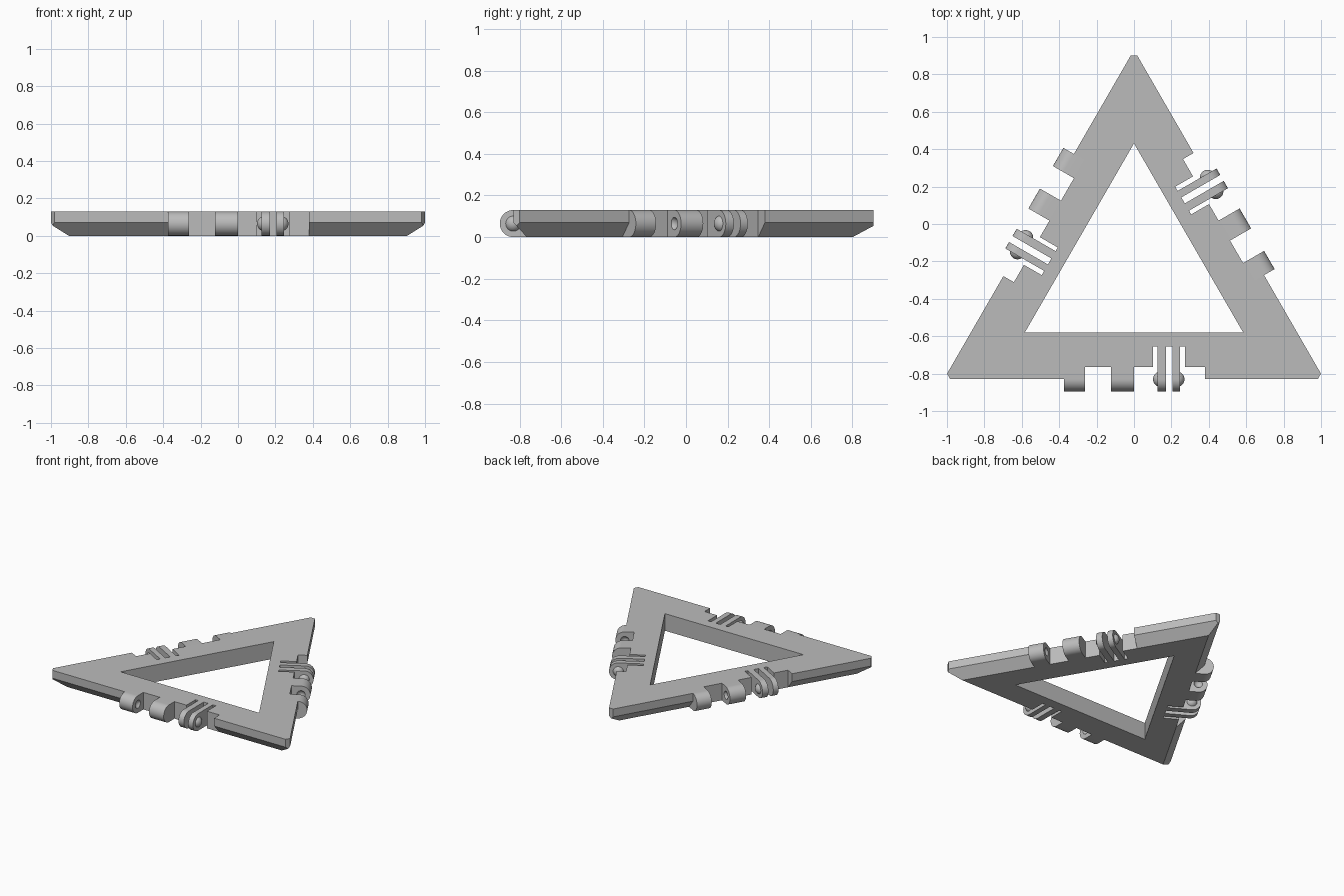
import bpy, bmesh
from math import pi, sin, cos, radians
from mathutils import Matrix, Vector

cube = bpy.data.objects.get("Cube")
if cube:
    bpy.data.objects.remove(cube, do_unlink=True)

CENTRE = Vector((0, -0.243, 0))
HEIGHT = 0.13
OUTER, INNER = 0.587, 0.337      # centre-to-edge distances of the frame
RECESS, PIVOT, ROUND = -0.765, -0.83, 0.065

grey = bpy.data.materials.new("plain_grey")
grey.use_nodes = True
grey.diffuse_color = (0.5, 0.5, 0.5, 1)
grey.node_tree.nodes["Principled BSDF"].inputs["Base Color"].default_value = grey.diffuse_color


def make_object(name, bm):
    bmesh.ops.recalc_face_normals(bm, faces=bm.faces)
    mesh = bpy.data.meshes.new(name)
    bm.to_mesh(mesh)
    bm.free()
    mesh.materials.append(grey)
    obj = bpy.data.objects.new(name, mesh)
    bpy.context.collection.objects.link(obj)
    return obj


def extrude(name, points, direction):
    bm = bmesh.new()
    face = bm.faces.new([bm.verts.new(p) for p in points])
    new = bmesh.ops.extrude_face_region(bm, geom=[face])["geom"]
    verts = [v for v in new if isinstance(v, bmesh.types.BMVert)]
    bmesh.ops.translate(bm, verts=verts, vec=direction)
    return make_object(name, bm)


def select(obj):
    bpy.ops.object.select_all(action="DESELECT")
    obj.select_set(True)
    bpy.context.view_layer.objects.active = obj


def cut(obj, cutter):
    cutter.hide_render = True
    mod = obj.modifiers.new("cut", "BOOLEAN")
    mod.operation, mod.solver, mod.object = "DIFFERENCE", "EXACT", cutter
    select(obj)
    bpy.ops.object.modifier_apply(modifier=mod.name)
    bpy.data.objects.remove(cutter, do_unlink=True)


def triangle(inradius, z):
    return [CENTRE + Vector((2 * inradius * cos(a), 2 * inradius * sin(a), z))
            for a in (radians(90 + 120 * k) for k in range(3))]


def turn(k):
    return (Matrix.Translation(CENTRE) @ Matrix.Rotation(k * 2 * pi / 3, 4, "Z")
            @ Matrix.Translation(-CENTRE))


def ball(name, x, radius, keep=None):
    """Sphere on the hinge axis; keep = (plane x, side) leaves only a cap."""
    bm = bmesh.new()
    bmesh.ops.create_uvsphere(bm, u_segments=32, v_segments=16, radius=radius)
    bmesh.ops.translate(bm, verts=bm.verts, vec=(x, PIVOT, ROUND))
    if keep:
        bmesh.ops.bisect_plane(bm, geom=bm.verts[:] + bm.edges[:] + bm.faces[:],
                               plane_co=(keep[0], 0, 0), plane_no=(keep[1], 0, 0),
                               clear_inner=True)
    return make_object(name, bm)


# Frame: triangular plate with bevelled underside and blunt corners
bm = bmesh.new()
for p in triangle(OUTER, HEIGHT) + triangle(OUTER, 0.07) + triangle(OUTER - 0.065, 0):
    bm.verts.new(p)
bmesh.ops.convex_hull(bm, input=bm.verts)
for corner in triangle(0.5, 0):
    out = corner - CENTRE
    cutplane = bmesh.ops.bisect_plane(bm, geom=bm.verts[:] + bm.edges[:] + bm.faces[:],
                                      plane_co=CENTRE + out * 1.144, plane_no=out,
                                      clear_outer=True)["geom_cut"]
    bmesh.ops.edgeloop_fill(bm, edges=[e for e in cutplane if isinstance(e, bmesh.types.BMEdge)])
bmesh.ops.dissolve_limit(bm, angle_limit=0.01, verts=bm.verts, edges=bm.edges)
frame = make_object("frame", bm)
cut(frame, extrude("opening_cutter", triangle(INNER, -0.1), (0, 0, 0.4)))

# Comb-shaped recess in each edge, with three flex slots beside the fingers
FINGERS = ((0.125, 0.17), (0.207, 0.247))
SLOTS = ((0.247, 0.273), (0.17, 0.207), (0.102, 0.125))
comb = [(-0.374, RECESS), (-0.374, -1.0), (0.38, -1.0), (0.38, RECESS)]
for low, high in SLOTS:
    comb += [(high, RECESS), (high, -0.655), (low, -0.655), (low, RECESS)]
for k in range(3):
    points = [turn(k) @ Vector((x, y, -0.1)) for x, y in comb]
    cut(frame, extrude("recess_cutter", points, (0, 0, 0.4)))


# Hinge parts: round-ended lugs extruded along the edge
def lug(name, low, high):
    profile = [(low, RECESS, HEIGHT)]
    profile += [(low, PIVOT - ROUND * sin(a), ROUND + ROUND * cos(a))
                for a in (pi * i / 24 for i in range(25))]
    profile.append((low, RECESS, 0))
    return extrude(name, profile, (high - low, 0, 0))


R, BULGE, DIMPLE = 0.041, 0.023, 0.034
outer_knuckle = lug("outer_knuckle", -0.374, -0.262)
cut(outer_knuckle, ball("socket_cutter", -0.262 + 0.016, DIMPLE))
middle_knuckle = lug("middle_knuckle", -0.123, 0)
cut(middle_knuckle, ball("socket_cutter", -0.123 - 0.016, DIMPLE))
(a, b), (c, d) = FINGERS
parts = [
    outer_knuckle, middle_knuckle,
    lug("inner_finger", a, b), lug("outer_finger", c, d),
    ball("inner_finger_bump", a - BULGE + R, R, (a, -1)),
    ball("outer_finger_bump", d + BULGE - R, R, (d, 1)),
]

# Repeat the hinge set on all three edges
for part in parts:
    select(part)
    bpy.ops.object.shade_smooth_by_angle(angle=radians(30))
    for k, edge in ((1, "left"), (2, "right")):
        copy = part.copy()
        copy.data = part.data.copy()
        copy.data.transform(turn(k))
        copy.name = part.name + "_" + edge
        bpy.context.collection.objects.link(copy)
    part.name += "_front"
